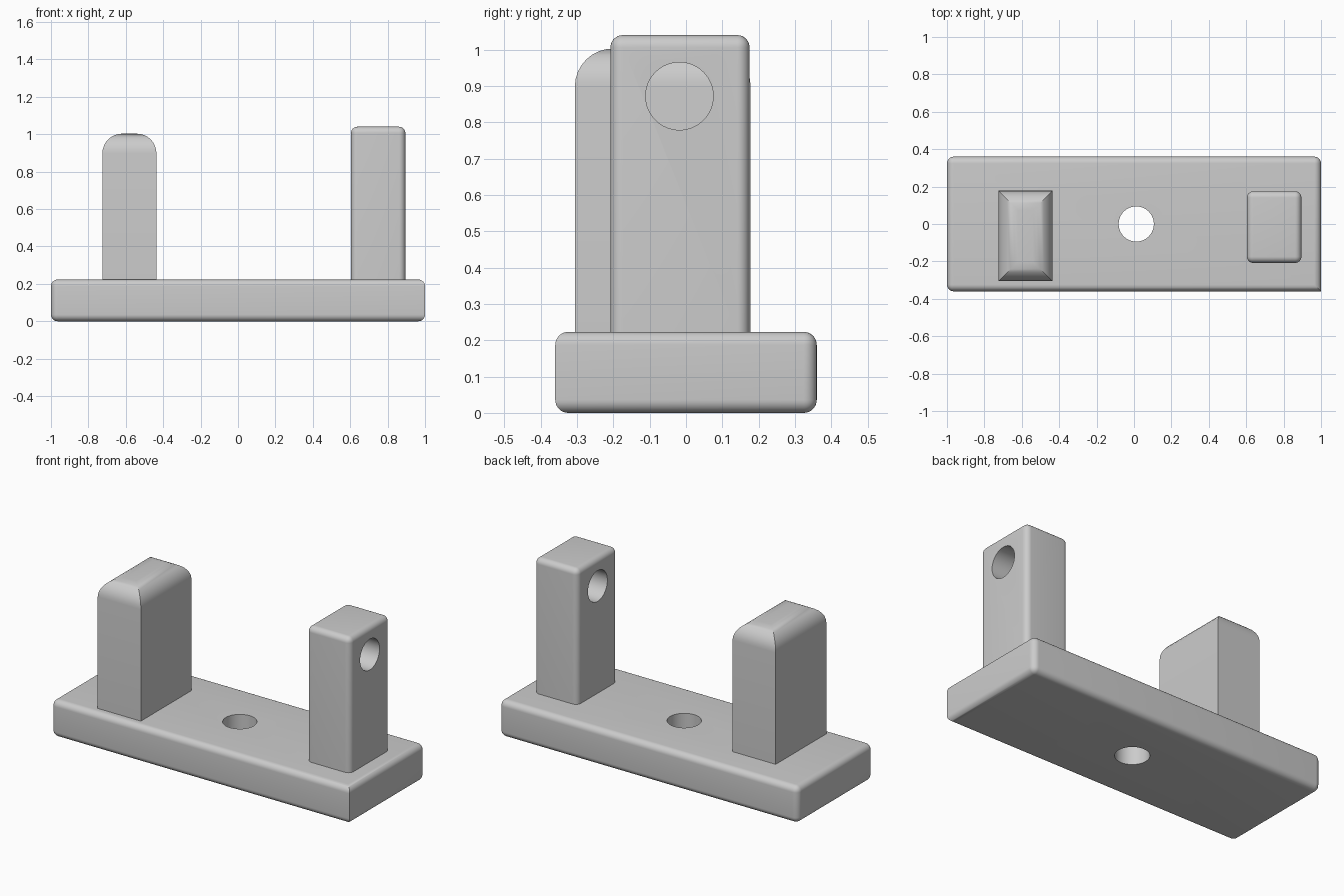
import bpy, bmesh, math
from mathutils import Vector, Matrix

cube = bpy.data.objects.get("Cube")
if cube:
    bpy.data.objects.remove(cube, do_unlink=True)

grey = bpy.data.materials.new("plain_grey")
grey.use_nodes = True
colour = (0.6, 0.6, 0.6, 1)
grey.diffuse_color = colour
grey.node_tree.nodes["Principled BSDF"].inputs["Base Color"].default_value = colour

BASE_TOP = 0.223


def finish(name, bm):
    mesh = bpy.data.meshes.new(name)
    bm.to_mesh(mesh)
    bm.free()
    mesh.materials.append(grey)
    obj = bpy.data.objects.new(name, mesh)
    bpy.context.collection.objects.link(obj)
    return obj


def rounded_block(name, low, high, radius, rule):
    """Box whose edges are rounded where rule(middle, is_vertical) holds."""
    low, high = Vector(low), Vector(high)
    bm = bmesh.new()
    bmesh.ops.create_cube(bm, size=1)
    bmesh.ops.scale(bm, vec=high - low, verts=bm.verts)
    bmesh.ops.translate(bm, vec=(low + high) / 2, verts=bm.verts)
    edges = []
    for e in bm.edges:
        a, b = (v.co for v in e.verts)
        if rule((a + b) / 2, abs(a.z - b.z) > 0.01):
            edges.append(e)
    bmesh.ops.bevel(bm, geom=edges, offset=radius, segments=8,
                    profile=0.5, affect='EDGES', clamp_overlap=True)
    return finish(name, bm)


def drill(obj, centre, radius, axis):
    """Cut a round through hole along the given axis."""
    bm = bmesh.new()
    turn = Matrix.Rotation(math.pi / 2, 4, 'Y') if axis == 'X' else Matrix()
    bmesh.ops.create_cone(bm, cap_ends=True, segments=64, radius1=radius,
                          radius2=radius, depth=0.8,
                          matrix=Matrix.Translation(centre) @ turn)
    cutter = finish(obj.name + "_hole_cutter", bm)
    mod = obj.modifiers.new("hole", 'BOOLEAN')
    mod.operation = 'DIFFERENCE'
    mod.solver = 'EXACT'
    mod.object = cutter
    bpy.context.view_layer.objects.active = obj
    bpy.ops.object.modifier_apply(modifier=mod.name)
    bpy.data.objects.remove(cutter, do_unlink=True)


# Base plate: every edge rounded except one front upright corner
base = rounded_block("base_plate", (-1, -0.36, 0), (1, 0.36, BASE_TOP), 0.036,
                     lambda m, upright: not (upright and m.x > 0 and m.y < 0))
drill(base, (0.012, 0, 0.1), 0.094, 'Z')

# Broad post: large rounding on the top rim, mitred at the sharp uprights
broad = rounded_block("broad_post", (-0.725, -0.306, BASE_TOP), (-0.436, 0.178, 1.003),
                      0.105, lambda m, upright: not upright and m.z > 0.9)

# Slim post: uprights and top rim softly rounded, hole through its width
slim = rounded_block("slim_post", (0.604, -0.208, BASE_TOP), (0.895, 0.175, 1.04),
                     0.034, lambda m, upright: upright or m.z > 0.9)
drill(slim, (0.75, -0.018, 0.872), 0.093, 'X')

# Smooth the roundings, keep the creases
bpy.ops.object.select_all(action='DESELECT')
for obj in (base, broad, slim):
    obj.select_set(True)
bpy.context.view_layer.objects.active = base
bpy.ops.object.shade_smooth_by_angle(angle=math.radians(30))
